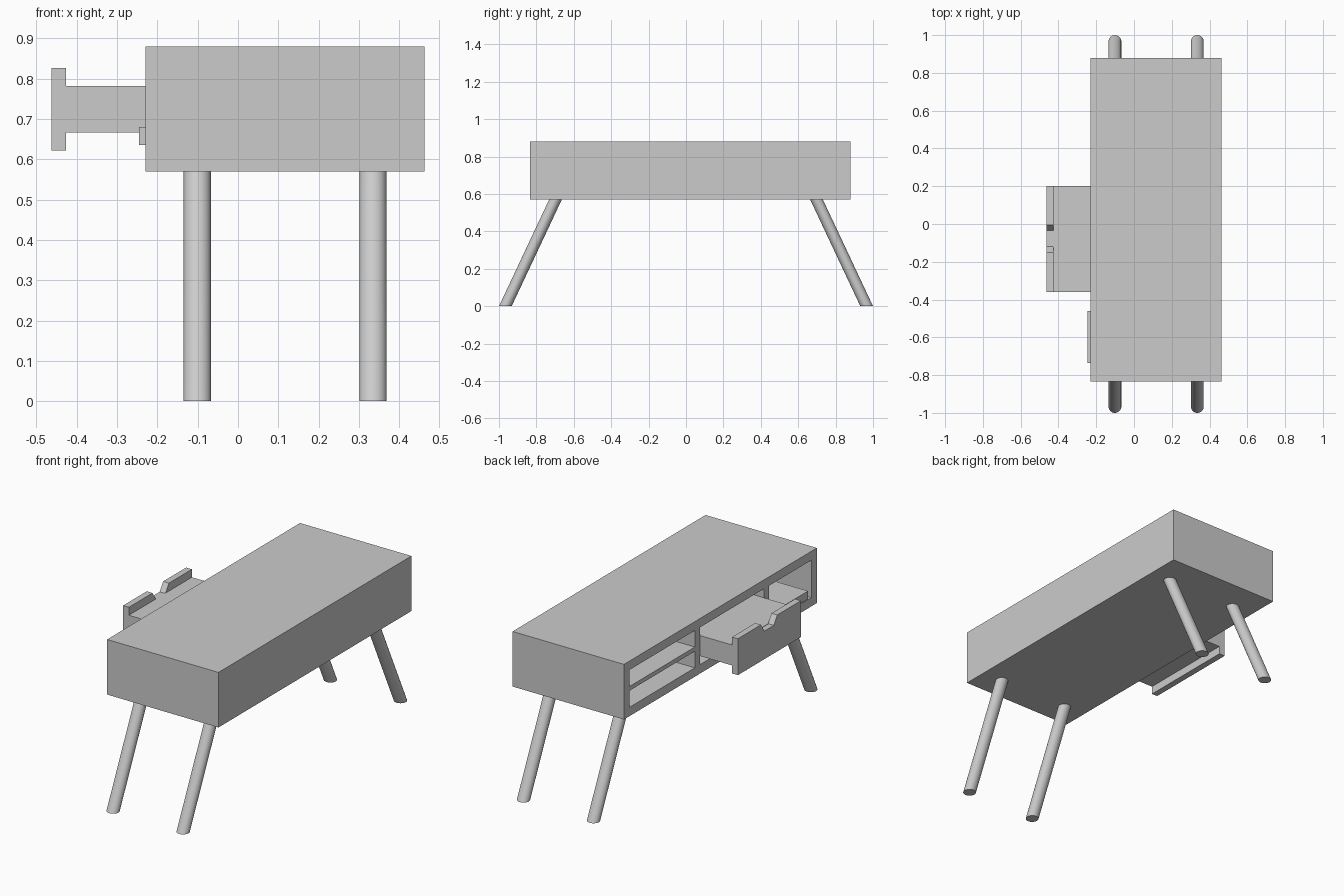
import bpy, bmesh
from math import cos, sin, pi

if "Cube" in bpy.data.objects:
    bpy.data.objects.remove(bpy.data.objects["Cube"])


def mesh_object(name, bm):
    bmesh.ops.recalc_face_normals(bm, faces=bm.faces)
    me = bpy.data.meshes.new(name)
    bm.to_mesh(me)
    bm.free()
    ob = bpy.data.objects.new(name, me)
    bpy.context.collection.objects.link(ob)
    return ob


def prism(name, bottom, top):
    """Solid between two matching rings of points."""
    bm = bmesh.new()
    a = [bm.verts.new(p) for p in bottom]
    b = [bm.verts.new(p) for p in top]
    bm.faces.new(a)
    bm.faces.new(b)
    n = len(a)
    for i in range(n):
        j = (i + 1) % n
        bm.faces.new((a[i], a[j], b[j], b[i]))
    return mesh_object(name, bm)


def box(name, x, y, z):
    ring = [(x[0], y[0]), (x[1], y[0]), (x[1], y[1]), (x[0], y[1])]
    return prism(name, [(*p, z[0]) for p in ring], [(*p, z[1]) for p in ring])


# Cabinet with four openings cut into its -x face
cabinet = box("cabinet", (-0.23, 0.463), (-0.835, 0.88), (0.57, 0.88))
openings = [
    ((0.25, 0.83), (0.62, 0.713)),      # lower shelf bay
    ((0.25, 0.83), (0.737, 0.83)),      # upper shelf bay
    ((-0.363, 0.203), (0.62, 0.83)),    # drawer bay
    ((-0.785, -0.41), (0.62, 0.83)),    # open bay
]
bpy.context.view_layer.objects.active = cabinet
for y, z in openings:
    cutter = box("opening_cutter", (-0.4, 0.415), y, z)
    cutter.hide_render = True
    mod = cabinet.modifiers.new("opening", 'BOOLEAN')
    mod.operation = 'DIFFERENCE'
    mod.solver = 'EXACT'
    mod.object = cutter
    bpy.ops.object.modifier_apply(modifier=mod.name)
    bpy.data.objects.remove(cutter, do_unlink=True)

# Pulled-out drawer: body and front with a notched finger grip
box("drawer_body", (-0.43, 0.19), (-0.36, 0.20), (0.667, 0.782))
profile = [(-0.36, 0.622), (0.20, 0.622), (0.20, 0.827), (-0.005, 0.827),
           (-0.035, 0.78), (-0.12, 0.78), (-0.15, 0.827), (-0.36, 0.827)]
prism("drawer_front", [(-0.463, *p) for p in profile],
      [(-0.427, *p) for p in profile])

# Flat media box standing on small feet in the open bay
box("media_box", (-0.245, -0.04), (-0.735, -0.46), (0.635, 0.68))
for x in (-0.21, -0.07):
    for y in (-0.71, -0.485):
        box("media_box_foot", (x - 0.01, x + 0.01), (y - 0.01, y + 0.01),
            (0.619, 0.636))

# Splayed round legs, sheared so both ends are level
SIDES, R = 32, 0.034
circle = [(R * cos(2 * pi * i / SIDES), R * sin(2 * pi * i / SIDES))
          for i in range(SIDES)]
for x, xname in ((-0.101, "left"), (0.335, "right")):
    for s, yname in ((-1, "front"), (1, "back")):
        leg = prism(f"{yname}_{xname}_leg",
                    [(x + cx, s * 0.966 + cy, 0) for cx, cy in circle],
                    [(x + cx, s * 0.697 + cy, 0.572) for cx, cy in circle])
        bpy.ops.object.select_all(action='DESELECT')
        leg.select_set(True)
        bpy.context.view_layer.objects.active = leg
        bpy.ops.object.shade_smooth_by_angle()
